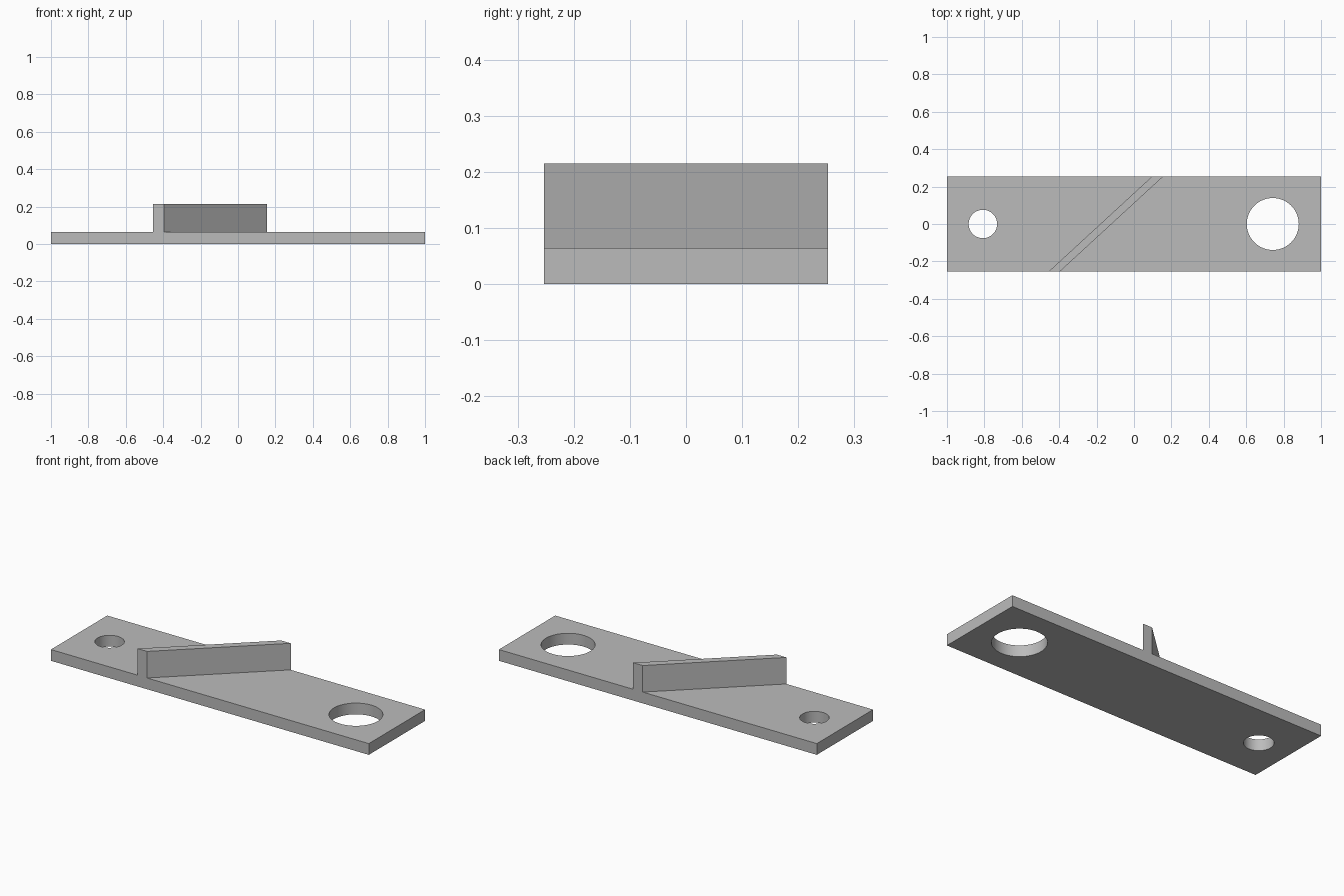
import bpy
from math import cos, sin, tau, radians

if "Cube" in bpy.data.objects:
    bpy.data.objects.remove(bpy.data.objects["Cube"], do_unlink=True)

grey = bpy.data.materials.new("plain grey")
grey.use_nodes = True
colour = (0.5, 0.5, 0.5, 1)
grey.diffuse_color = colour
grey.node_tree.nodes["Principled BSDF"].inputs["Base Color"].default_value = colour

HALF_WIDTH = 0.253
PLATE_TOP = 0.064
RIB_TOP = 0.215


def circle(x, radius, sides=64):
    return [(x + radius * cos(tau * i / sides), radius * sin(tau * i / sides))
            for i in range(sides)]


def extrude_outlines(name, outlines, bottom, top):
    """Fill flat outlines (inner ones become holes) and extrude them upward."""
    curve = bpy.data.curves.new(name, "CURVE")
    curve.dimensions = "2D"
    curve.fill_mode = "BOTH"
    curve.extrude = (top - bottom) / 2
    for outline in outlines:
        spline = curve.splines.new("POLY")
        spline.points.add(len(outline) - 1)
        for point, (x, y) in zip(spline.points, outline):
            point.co = (x, y, 0, 1)
        spline.use_cyclic_u = True
    curve.materials.append(grey)
    obj = bpy.data.objects.new(name, curve)
    obj.location.z = (bottom + top) / 2
    bpy.context.collection.objects.link(obj)
    bpy.ops.object.select_all(action="DESELECT")
    obj.select_set(True)
    bpy.context.view_layer.objects.active = obj
    bpy.ops.object.convert(target="MESH")
    # Weld the caps to the walls
    bpy.ops.object.mode_set(mode="EDIT")
    bpy.ops.mesh.select_all(action="SELECT")
    bpy.ops.mesh.remove_doubles(threshold=0.0001)
    bpy.ops.mesh.normals_make_consistent(inside=False)
    bpy.ops.object.mode_set(mode="OBJECT")
    bpy.ops.object.shade_smooth_by_angle(angle=radians(30))
    return bpy.context.object


# Flat bar with a small and a large round hole
bar = [(-1, -HALF_WIDTH), (1, -HALF_WIDTH), (1, HALF_WIDTH), (-1, HALF_WIDTH)]
extrude_outlines("base_plate", [bar, circle(-0.808, 0.076), circle(0.742, 0.139)],
                 0, PLATE_TOP)

# Diagonal rib, its ends flush with the long sides of the bar
rib = [(-0.455, -HALF_WIDTH), (-0.395, -HALF_WIDTH),
       (0.155, HALF_WIDTH), (0.095, HALF_WIDTH)]
extrude_outlines("diagonal_rib", [rib], PLATE_TOP, RIB_TOP)
